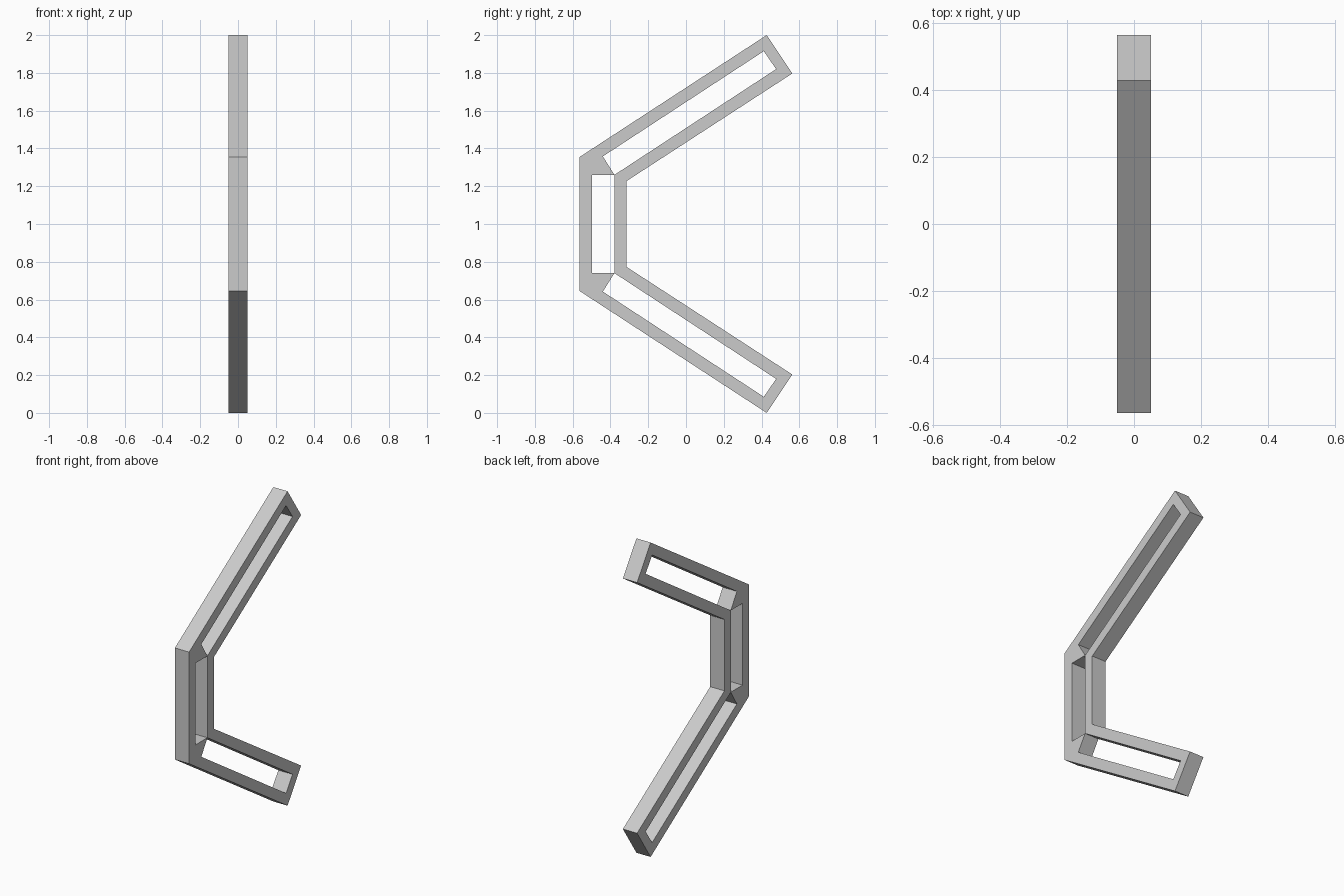
import bpy
import bmesh

cube = bpy.data.objects.get("Cube")
if cube:
    bpy.data.objects.remove(cube, do_unlink=True)

HALF_WIDTH = 0.05
GREY = (0.6, 0.6, 0.6, 1.0)

mat = bpy.data.materials.new("light grey")
mat.use_nodes = True
mat.diffuse_color = GREY
mat.node_tree.nodes["Principled BSDF"].inputs["Base Color"].default_value = GREY

# Upper half of the side profile (y, z): outer outline, arm slot, upright slot
POINTS = {
    "elbow": (-0.563, 1.355), "tip_top": (0.427, 2.0),
    "tip_low": (0.563, 1.797), "inner": (-0.315, 1.227),
    "slot_a": (-0.44, 1.358), "slot_b": (0.412, 1.915),
    "slot_c": (0.477, 1.82), "slot_d": (-0.379, 1.26),
    "window": (-0.497, 1.26),
}
ARM_PANELS = [
    ("elbow", "tip_top", "slot_b", "slot_a"),     # upper rail
    ("tip_top", "tip_low", "slot_c", "slot_b"),   # end cap
    ("tip_low", "inner", "slot_d", "slot_c"),     # lower rail
    ("elbow", "slot_a", "slot_d", "window"),      # corner web
]
UPRIGHTS = [("elbow", "window"), ("slot_d", "inner")]

bm = bmesh.new()
top = {n: bm.verts.new((-HALF_WIDTH, y, z)) for n, (y, z) in POINTS.items()}
low = {n: bm.verts.new((-HALF_WIDTH, y, 2 - z)) for n, (y, z) in POINTS.items()}

# Two mirrored arms joined by two uprights
for names in ARM_PANELS:
    bm.faces.new([top[n] for n in names])
    bm.faces.new([low[n] for n in reversed(names)])
for a, b in UPRIGHTS:
    bm.faces.new([top[a], top[b], low[b], low[a]])

# Give the flat frame its thickness
ext = bmesh.ops.extrude_face_region(bm, geom=bm.faces[:], use_keep_orig=True)
moved = [g for g in ext["geom"] if isinstance(g, bmesh.types.BMVert)]
bmesh.ops.translate(bm, verts=moved, vec=(2 * HALF_WIDTH, 0, 0))
bmesh.ops.recalc_face_normals(bm, faces=bm.faces[:])

mesh = bpy.data.meshes.new("bent_frame")
bm.to_mesh(mesh)
bm.free()
mesh.materials.append(mat)
frame = bpy.data.objects.new("bent_frame", mesh)
bpy.context.collection.objects.link(frame)
